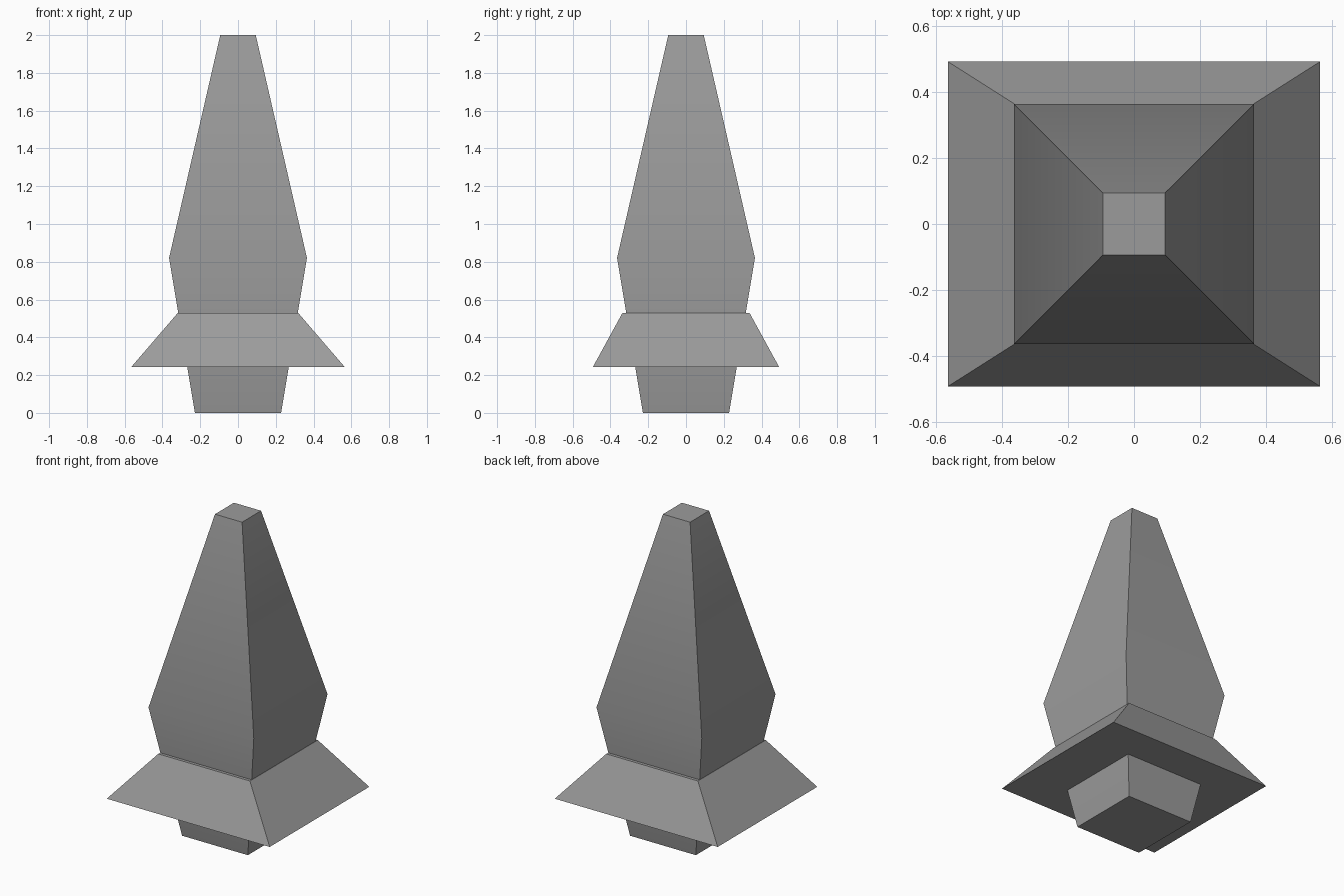
import bpy
import bmesh
import math

cube = bpy.data.objects.get("Cube")
if cube:
    bpy.data.objects.remove(cube, do_unlink=True)

# Plain grey for every part
grey = bpy.data.materials.new("plain_grey")
grey.use_nodes = True
color = (0.33, 0.33, 0.33, 1)
grey.diffuse_color = color
grey.node_tree.nodes["Principled BSDF"].inputs["Base Color"].default_value = color


def tapered_block(name, levels):
    """Closed four-sided solid through (half width x, half width y, height) levels."""
    bm = bmesh.new()
    rings = [[bm.verts.new((sx * hx, sy * hy, z))
              for sx, sy in ((-1, -1), (1, -1), (1, 1), (-1, 1))]
             for hx, hy, z in levels]
    for low, high in zip(rings, rings[1:]):
        for i in range(4):
            j = (i + 1) % 4
            bm.faces.new((low[i], low[j], high[j], high[i]))
    bm.faces.new(rings[0][::-1])
    bm.faces.new(rings[-1])
    mesh = bpy.data.meshes.new(name)
    bm.to_mesh(mesh)
    bm.free()
    mesh.materials.append(grey)
    obj = bpy.data.objects.new(name, mesh)
    bpy.context.collection.objects.link(obj)
    return obj


# Tall body: widens from the foot, then narrows to a blunt tip
body = tapered_block("body", [(0.228, 0.228, 0), (0.365, 0.365, 0.82), (0.094, 0.094, 2)])

# Flared skirt around the lower body
skirt = tapered_block("skirt", [(0.565, 0.493, 0.243), (0.318, 0.336, 0.53)])

# Soft shading along the body, with crisp corners
bpy.ops.object.select_all(action="DESELECT")
body.select_set(True)
bpy.context.view_layer.objects.active = body
bpy.ops.object.shade_smooth_by_angle(angle=math.radians(30))
